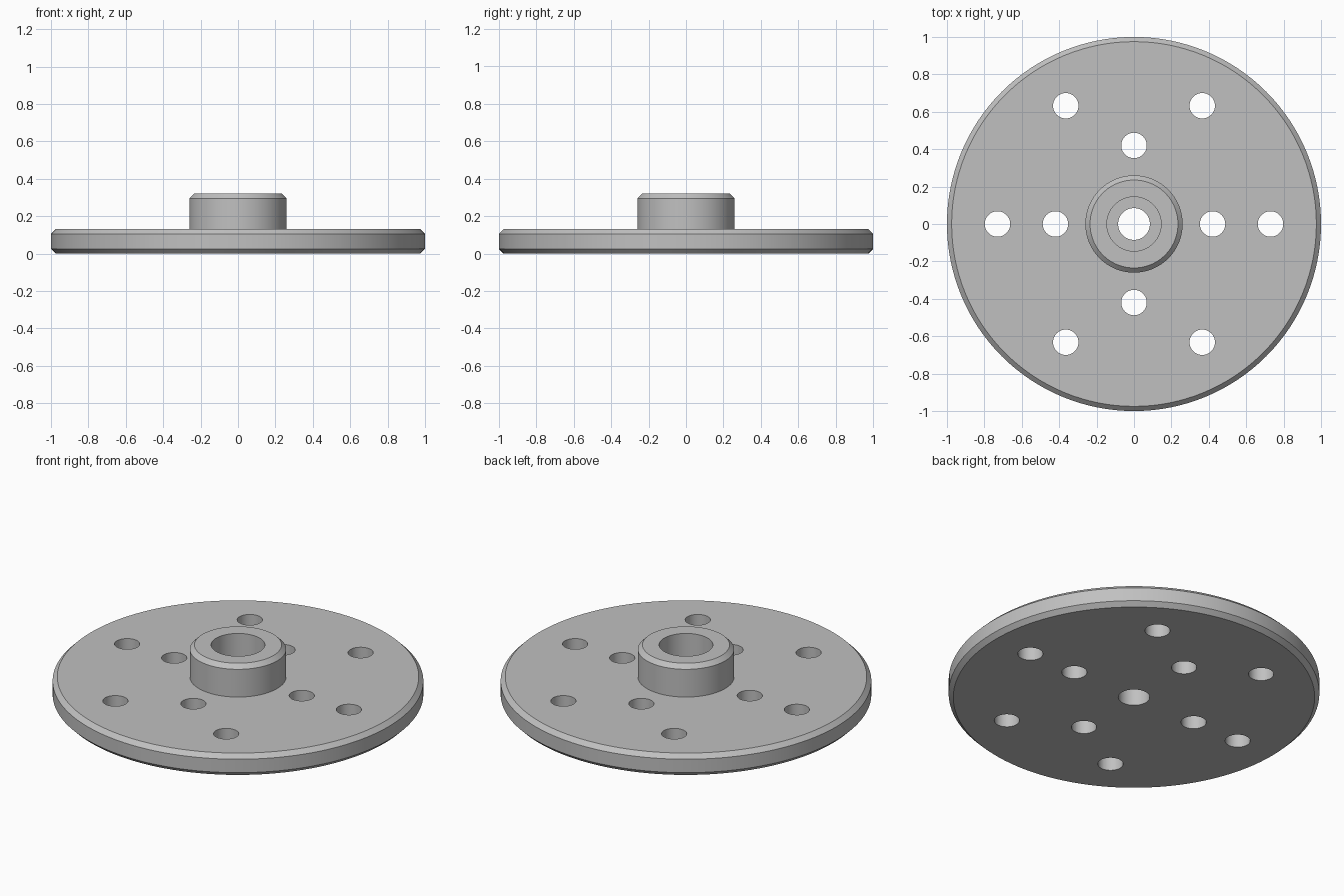
import bpy, bmesh
from math import pi, sin, cos, radians
from mathutils import Matrix, Vector

cube = bpy.data.objects.get("Cube")
if cube:
    bpy.data.objects.remove(cube, do_unlink=True)

# Main dimensions
PLATE_R, PLATE_H = 1.0, 0.13
HUB_R, HUB_TOP = 0.26, 0.32
BORE_R, SEAT_R, SEAT_Z = 0.085, 0.145, PLATE_H
CHAMFER = 0.025
HOLE_R = 0.068
HOLE_RINGS = [(0.42, 4), (0.73, 6)]  # ring radius, number of holes

grey = bpy.data.materials.new("machined_grey")
grey.use_nodes = True
colour = (0.53, 0.53, 0.53, 1)
grey.diffuse_color = colour
grey.node_tree.nodes["Principled BSDF"].inputs["Base Color"].default_value = colour


def add_object(name, bm):
    bmesh.ops.recalc_face_normals(bm, faces=bm.faces)
    mesh = bpy.data.meshes.new(name)
    bm.to_mesh(mesh)
    bm.free()
    mesh.materials.append(grey)
    obj = bpy.data.objects.new(name, mesh)
    bpy.context.collection.objects.link(obj)
    return obj


def revolve(name, profile, steps=128):
    """Spin a closed (radius, z) profile around the z axis."""
    bm = bmesh.new()
    verts = [bm.verts.new((r, 0, z)) for r, z in profile]
    edges = [bm.edges.new((v, verts[i - 1])) for i, v in enumerate(verts)]
    bmesh.ops.spin(bm, geom=verts + edges, cent=(0, 0, 0), axis=(0, 0, 1),
                   angle=2 * pi, steps=steps, use_merge=True)
    bmesh.ops.remove_doubles(bm, verts=bm.verts, dist=1e-5)
    return add_object(name, bm)


# Chamfered disc with raised hub and stepped bore
flange = revolve("hub_flange", [
    (BORE_R, 0), (PLATE_R - CHAMFER, 0), (PLATE_R, CHAMFER),
    (PLATE_R, PLATE_H - CHAMFER), (PLATE_R - CHAMFER, PLATE_H),
    (HUB_R, PLATE_H), (HUB_R, HUB_TOP - CHAMFER),
    (HUB_R - CHAMFER, HUB_TOP), (SEAT_R, HUB_TOP),
    (SEAT_R, SEAT_Z), (BORE_R, SEAT_Z)])

# Drills for the two rings of bolt holes
bm = bmesh.new()
for radius, count in HOLE_RINGS:
    for i in range(count):
        a = 2 * pi * i / count
        spot = Vector((radius * cos(a), radius * sin(a), PLATE_H / 2))
        bmesh.ops.create_cone(bm, cap_ends=True, segments=48, radius1=HOLE_R,
                              radius2=HOLE_R, depth=PLATE_H * 2,
                              matrix=Matrix.Translation(spot))
drills = add_object("bolt_hole_cutter", bm)
drills.hide_render = True

# Cut the holes, then smooth the round walls
bpy.ops.object.select_all(action="DESELECT")
flange.select_set(True)
bpy.context.view_layer.objects.active = flange
cut = flange.modifiers.new("bolt_holes", "BOOLEAN")
cut.operation = "DIFFERENCE"
cut.solver = "EXACT"
cut.object = drills
bpy.ops.object.modifier_apply(modifier=cut.name)
bpy.data.objects.remove(drills, do_unlink=True)
bpy.ops.object.shade_smooth_by_angle(angle=radians(30))
